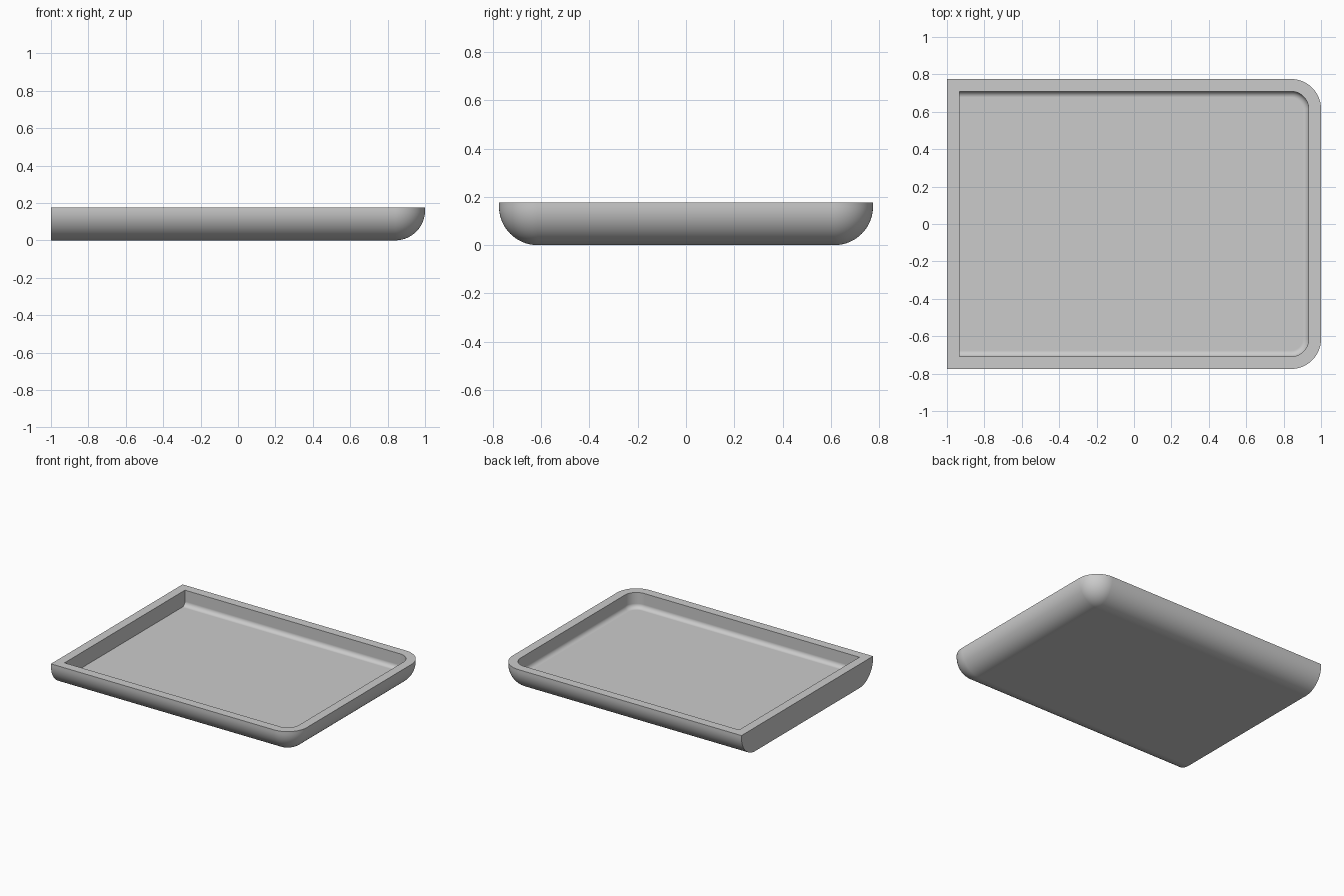
import bpy, bmesh
from math import sin, cos, pi, radians

if "Cube" in bpy.data.objects:
    bpy.data.objects.remove(bpy.data.objects["Cube"])

HALF_X, HALF_Y, HEIGHT = 1.0, 0.775, 0.177
RADIUS = 0.16        # outer corners and underside rounding
WALL = 0.066         # rim width
FLOOR = 0.062        # height of the inside floor
FILLET = 0.032       # rounding where inner walls meet the floor
STEPS = 20

grey = bpy.data.materials.new("plain_grey")
grey.use_nodes = True
grey.diffuse_color = (0.6, 0.6, 0.6, 1)
grey.node_tree.nodes["Principled BSDF"].inputs["Base Color"].default_value = (0.6, 0.6, 0.6, 1)


def outline(inset, x_end):
    """Plan outline: square at the -x end, round corners at the +x end."""
    r = RADIUS - inset
    cx, cy = HALF_X - RADIUS, HALF_Y - RADIUS
    arc = [(cx + r * sin(a), cy + r * cos(a))
           for a in (pi / 2 * i / STEPS for i in range(STEPS + 1))]
    half = [(x_end, cy + r)] + arc
    return half + [(x, -y) for x, y in reversed(half)]


# Wall section from the inside floor, over the rim, to the underside
angles = [pi / 2 * i / STEPS for i in range(STEPS + 1)]
inner_x = -HALF_X + WALL
section = [(WALL + FILLET * (1 - sin(a)), FLOOR + FILLET * (1 - cos(a)), inner_x) for a in angles]
section += [(WALL, HEIGHT, inner_x), (0, HEIGHT, -HALF_X)]
section += [(RADIUS * (1 - cos(a)), RADIUS * (1 - sin(a)), -HALF_X) for a in angles]

# Tray: loft the outline through the section
bm = bmesh.new()
rings = [[bm.verts.new((x, y, z)) for x, y in outline(inset, x_end)]
         for inset, z, x_end in section]
for low, high in zip(rings, rings[1:]):
    for i in range(len(low)):
        j = (i + 1) % len(low)
        bm.faces.new((low[i], low[j], high[j], high[i]))
bm.faces.new(rings[0])
bm.faces.new(rings[-1])
bmesh.ops.remove_doubles(bm, verts=bm.verts, dist=1e-5)
bmesh.ops.recalc_face_normals(bm, faces=bm.faces)

mesh = bpy.data.meshes.new("tray")
bm.to_mesh(mesh)
bm.free()
mesh.materials.append(grey)
tray = bpy.data.objects.new("tray", mesh)
bpy.context.collection.objects.link(tray)

# Smooth curves, crisp rim and flat end
bpy.ops.object.select_all(action='DESELECT')
tray.select_set(True)
bpy.context.view_layer.objects.active = tray
bpy.ops.object.shade_smooth_by_angle(angle=radians(35))
weighted = tray.modifiers.new("flat_floor_shading", 'WEIGHTED_NORMAL')
weighted.keep_sharp = True
